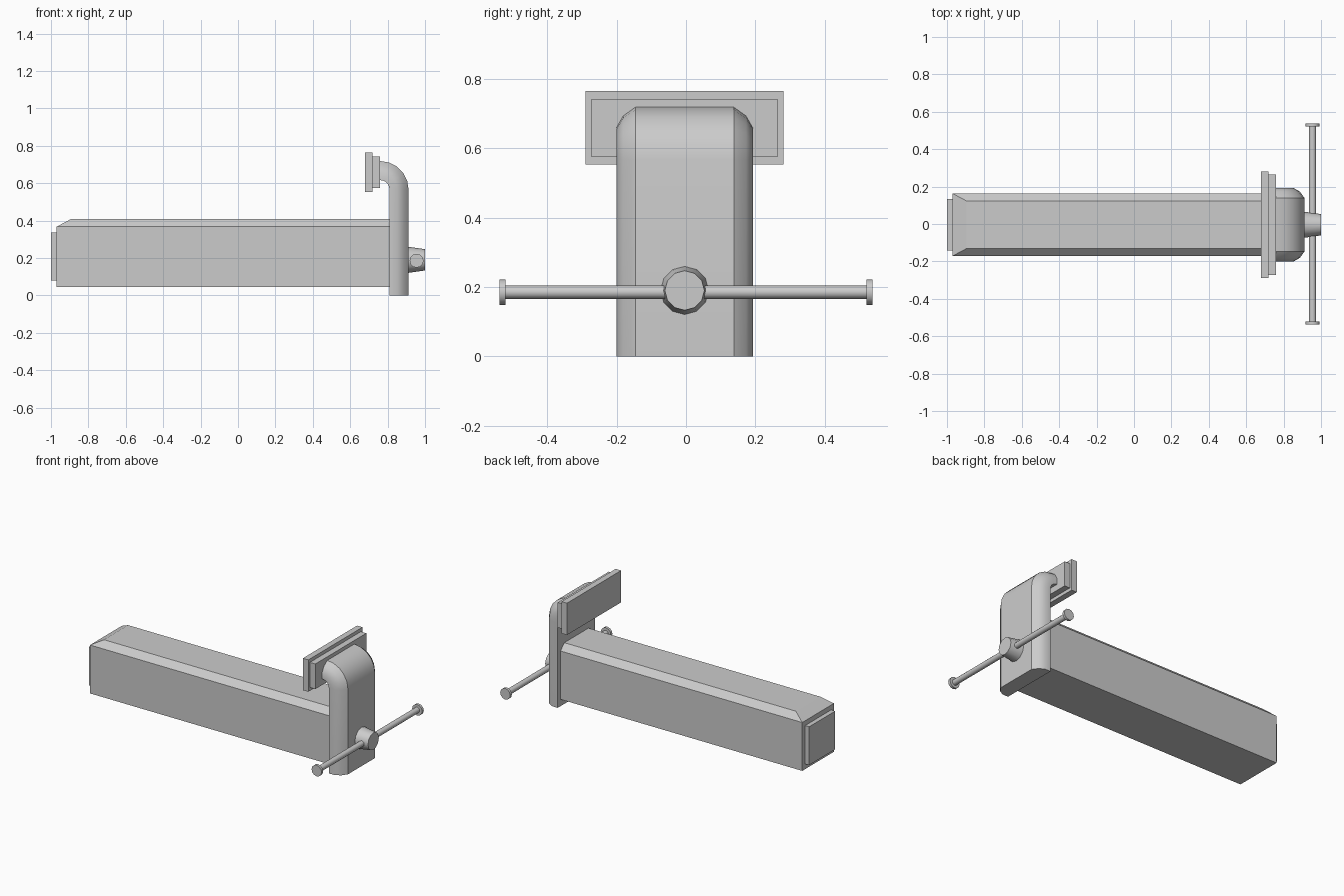
import bpy, bmesh
from math import sin, cos, pi, radians
from mathutils import Matrix, Vector

if "Cube" in bpy.data.objects:
    bpy.data.objects.remove(bpy.data.objects["Cube"], do_unlink=True)

steel = bpy.data.materials.new("grey_steel")
steel.use_nodes = True
GREY = (0.6, 0.6, 0.6, 1)
steel.diffuse_color = GREY
steel.node_tree.nodes["Principled BSDF"].inputs["Base Color"].default_value = GREY

MID_Y = -0.004   # centre line of the body
SCREW_Z = 0.19   # height of the screw and handle


def finish(name, bm, smooth=None):
    bmesh.ops.recalc_face_normals(bm, faces=bm.faces)
    mesh = bpy.data.meshes.new(name)
    bm.to_mesh(mesh)
    bm.free()
    mesh.materials.append(steel)
    obj = bpy.data.objects.new(name, mesh)
    bpy.context.collection.objects.link(obj)
    if smooth:
        bpy.ops.object.select_all(action="DESELECT")
        obj.select_set(True)
        bpy.context.view_layer.objects.active = obj
        bpy.ops.object.shade_smooth_by_angle(angle=radians(smooth))
    return obj


def loft(name, rings, smooth=None):
    """Skin closed rings of equal length and cap both ends."""
    bm = bmesh.new()
    loops = [[bm.verts.new(p) for p in ring] for ring in rings]
    for a, b in zip(loops, loops[1:]):
        for i in range(len(a)):
            j = (i + 1) % len(a)
            bm.faces.new((a[i], a[j], b[j], b[i]))
    bm.faces.new(loops[0])
    bm.faces.new(loops[-1])
    return finish(name, bm, smooth)


def box(name, x0, x1, half_y, z0, z1):
    bm = bmesh.new()
    size = Matrix.Diagonal((x1 - x0, 2 * half_y, z1 - z0, 1))
    place = Matrix.Translation(((x0 + x1) / 2, MID_Y, (z0 + z1) / 2))
    bmesh.ops.create_cube(bm, size=1, matrix=place @ size)
    return finish(name, bm)


def rod(name, centre, axis, length, r0, r1, sides):
    bm = bmesh.new()
    turn = Vector((0, 0, 1)).rotation_difference(Vector(axis)).to_matrix().to_4x4()
    bmesh.ops.create_cone(bm, cap_ends=True, segments=sides, radius1=r0, radius2=r1,
                          depth=length, matrix=Matrix.Translation(centre) @ turn)
    return finish(name, bm, 40)


# Slide bar: chamfered along both sides and the far end of its top
def slab(x0, half_y, z):
    return [(x, MID_Y + y, z) for x, y in
            ((x0, -half_y), (0.82, -half_y), (0.82, half_y), (x0, half_y))]


loft("slide_bar", [slab(-0.97, 0.167, 0.045), slab(-0.97, 0.167, 0.367),
                   slab(-0.895, 0.127, 0.407)])
box("bar_end_plate", -1.0, -0.965, 0.137, 0.08, 0.335)

# Moving jaw: a bevelled section (depth from outer face, half width) swept round a bend
half = [(0.102, 0.197), (0.06, 0.197), (0.025, 0.177), (0, 0.142)]
section = half + [(d, -w) for d, w in reversed(half)]
BEND_X, BEND_Z, RADIUS = 0.76, 0.566, 0.152


def jaw_ring(angle, base=None):
    ring = []
    for depth, y in section:
        r = RADIUS - depth
        z = BEND_Z + r * sin(angle) if base is None else base
        ring.append((BEND_X + r * cos(angle), MID_Y + y, z))
    return ring


STEPS = 5
loft("moving_jaw", [jaw_ring(0, 0)] + [jaw_ring(pi / 2 * i / STEPS) for i in range(STEPS + 1)], 33)

# Jaw face plates
box("jaw_backing_plate", 0.715, 0.76, 0.268, 0.575, 0.742)
box("jaw_face_plate", 0.68, 0.72, 0.285, 0.553, 0.765)

# Screw boss and sliding handle
rod("screw_boss", (0.95, MID_Y, SCREW_Z), (1, 0, 0), 0.1, 0.071, 0.057, 12)
rod("handle_bar", (0.955, 0, SCREW_Z - 0.005), (0, 1, 0), 1.05, 0.019, 0.019, 12)
for side, word in ((1, "back"), (-1, "front")):
    rod("handle_knob_" + word, (0.955, side * 0.529, SCREW_Z - 0.005),
        (0, 1, 0), 0.017, 0.037, 0.037, 12)
